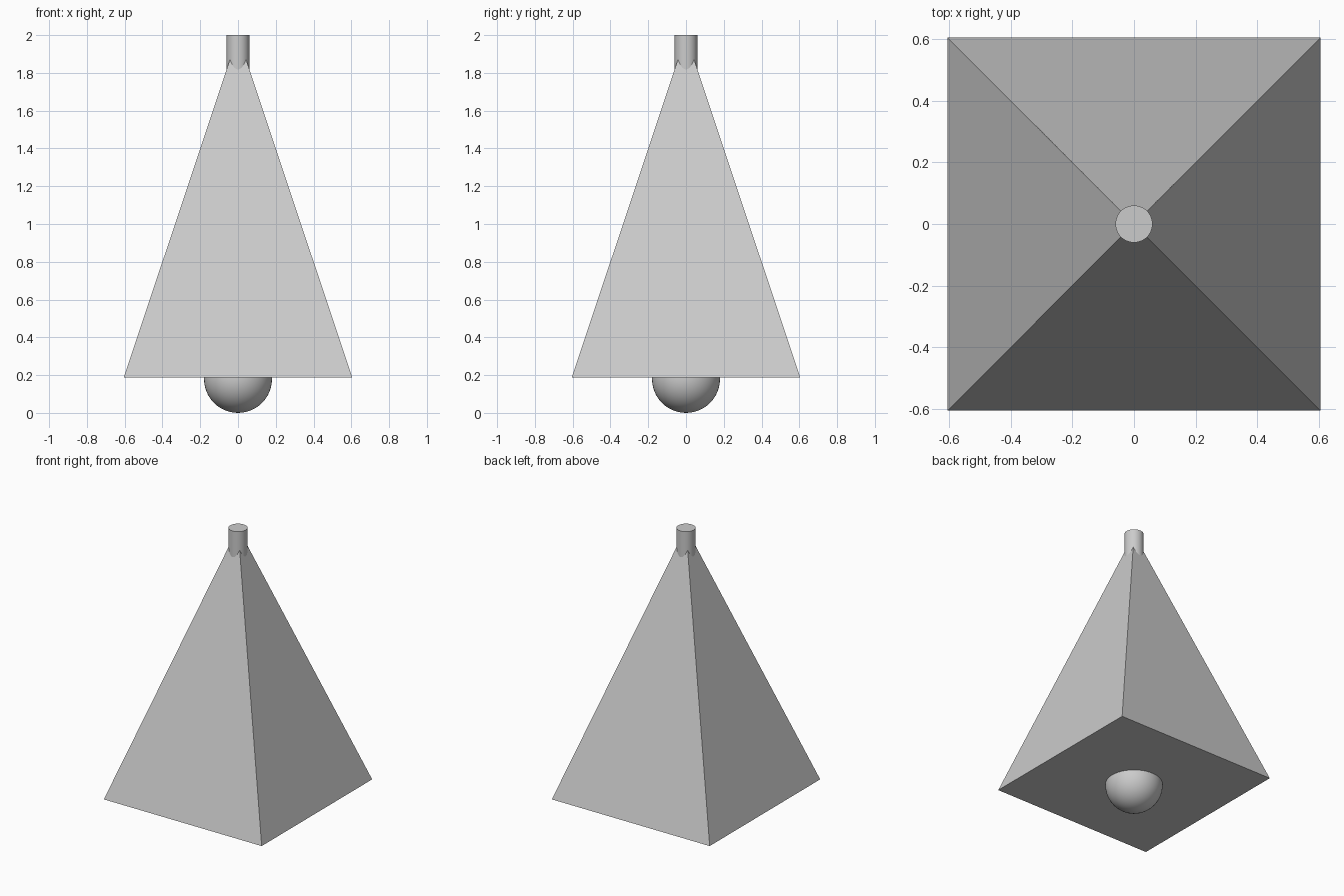
import bpy
import math

if "Cube" in bpy.data.objects:
    bpy.data.objects.remove(bpy.data.objects["Cube"], do_unlink=True)

GREY = (0.6, 0.6, 0.6, 1.0)
grey = bpy.data.materials.new("light grey")
grey.use_nodes = True
grey.diffuse_color = GREY
grey.node_tree.nodes["Principled BSDF"].inputs["Base Color"].default_value = GREY


def finish(name, smooth=False):
    """Name the new part, colour it and smooth its rounded faces."""
    part = bpy.context.object
    part.name = name
    part.data.materials.append(grey)
    if smooth:
        bpy.ops.object.shade_smooth_by_angle(angle=math.radians(30))
    return part


BASE_Z = 0.187
APEX_Z = 1.998
HALF_WIDTH = 0.605

# Four-sided shade with a closed underside
bpy.ops.mesh.primitive_cone_add(
    vertices=4, radius1=HALF_WIDTH * math.sqrt(2), radius2=0,
    depth=APEX_Z - BASE_Z, location=(0, 0, (BASE_Z + APEX_Z) / 2),
    rotation=(0, 0, math.pi / 4))
bpy.ops.object.transform_apply(location=False, rotation=True, scale=False)
finish("pyramid_shade")

# Round stem around the tip
bpy.ops.mesh.primitive_cylinder_add(
    vertices=48, radius=0.06, depth=0.2, location=(0, 0, 1.9))
finish("top_stem", smooth=True)

# Ball half sunk into the underside
bpy.ops.mesh.primitive_uv_sphere_add(
    segments=48, ring_count=24, radius=0.18, location=(0, 0, 0.18))
finish("bottom_ball", smooth=True)
